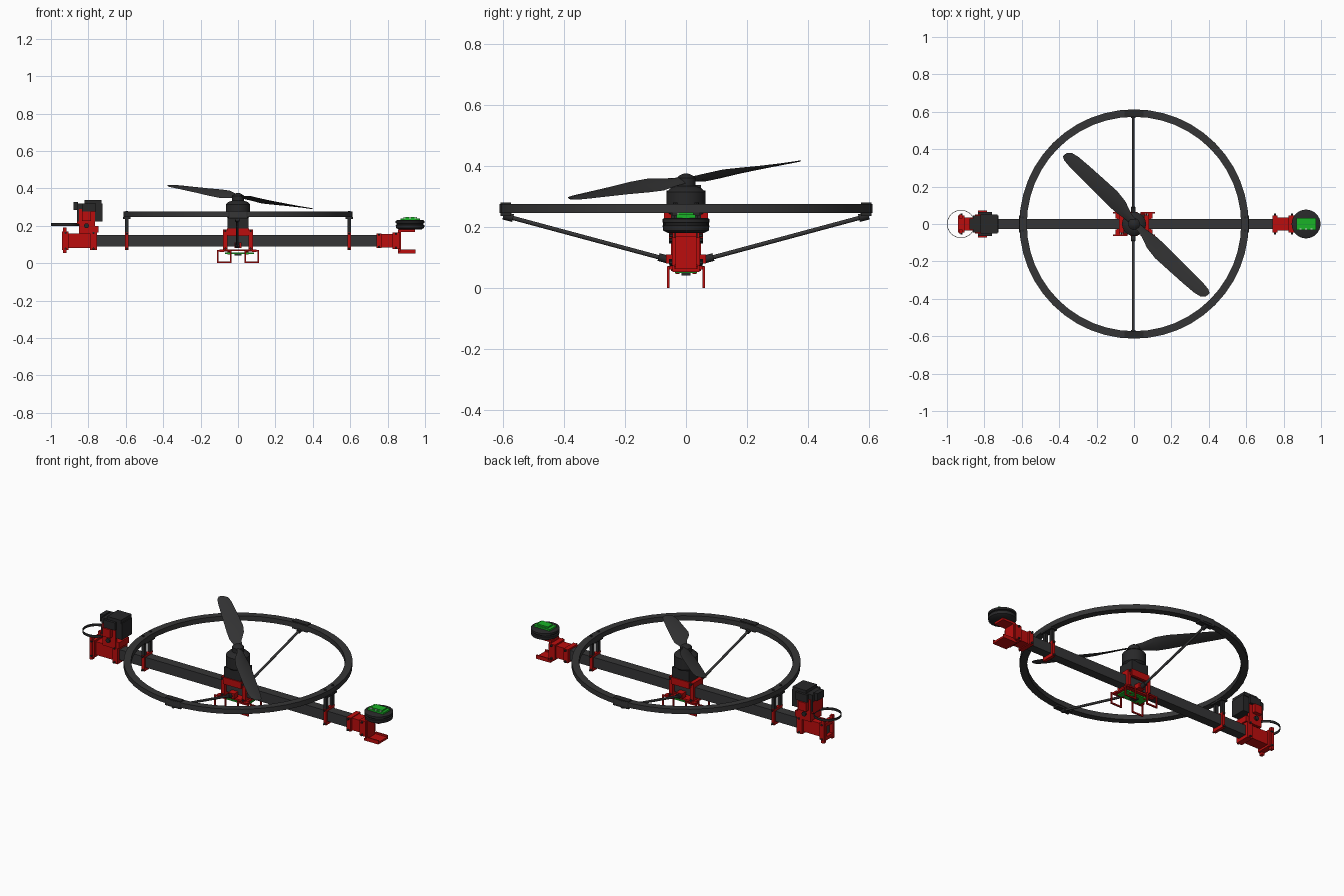
import bpy, bmesh, math
from mathutils import Vector

if "Cube" in bpy.data.objects:
    bpy.data.objects.remove(bpy.data.objects["Cube"])


def material(name, rgb):
    m = bpy.data.materials.new(name)
    m.use_nodes = True
    m.diffuse_color = (*rgb, 1)
    m.node_tree.nodes["Principled BSDF"].inputs["Base Color"].default_value = (*rgb, 1)
    return m


CARBON = material("carbon grey", (0.036, 0.036, 0.037))
BLACK = material("black plastic", (0.021, 0.021, 0.022))
RED = material("red plastic", (0.5, 0.004, 0.004))
GREEN = material("board green", (0.01, 0.45, 0.02))
WHITE = material("white ceramic", (0.75, 0.78, 0.75))


def finish(name, bm, mat, smooth=False):
    bmesh.ops.recalc_face_normals(bm, faces=bm.faces)
    me = bpy.data.meshes.new(name)
    bm.to_mesh(me)
    bm.free()
    me.materials.append(mat)
    ob = bpy.data.objects.new(name, me)
    bpy.context.collection.objects.link(ob)
    if smooth:
        bpy.ops.object.select_all(action="DESELECT")
        ob.select_set(True)
        bpy.context.view_layer.objects.active = ob
        bpy.ops.object.shade_smooth_by_angle(angle=math.radians(35))
    return ob


def box(name, mat, x, y, z):
    """Box between (min, max) pairs on each axis."""
    bm = bmesh.new()
    bmesh.ops.create_cube(bm, size=1)
    for v in bm.verts:
        v.co = [r[0] + (c + 0.5) * (r[1] - r[0]) for c, r in zip(v.co, (x, y, z))]
    return finish(name, bm, mat)


def lathe(name, mat, profile, centre=(0, 0), n=32, closed=False):
    """Spin (radius, height) points around a vertical axis."""
    bm = bmesh.new()
    rings = []
    for r, z in profile:
        rings.append([bm.verts.new((centre[0] + r * math.cos(math.tau * i / n),
                                    centre[1] + r * math.sin(math.tau * i / n), z))
                      for i in range(n)])
    pairs = list(zip(rings, rings[1:]))
    if closed:
        pairs.append((rings[-1], rings[0]))
    else:
        bm.faces.new(rings[0])
        bm.faces.new(rings[-1])
    for a, b in pairs:
        for i in range(n):
            j = (i + 1) % n
            bm.faces.new((a[i], a[j], b[j], b[i]))
    return finish(name, bm, mat, True)


def rod(name, mat, a, b, r, n=12):
    a, b = Vector(a), Vector(b)
    bm = bmesh.new()
    bmesh.ops.create_cone(bm, cap_ends=True, segments=n, radius1=r, radius2=r,
                          depth=(b - a).length)
    turn = (b - a).to_track_quat("Z", "Y").to_matrix()
    for v in bm.verts:
        v.co = turn @ v.co + (a + b) / 2
    return finish(name, bm, mat, True)


def clamp(name, x0, x1, z0=0.075, z1=0.165, w=0.04):
    """Four-sided sleeve around the beam, with bolts through its ears."""
    for s in (-1, 1):
        box(name + "_cheek", RED, (x0, x1), sorted((s * 0.027, s * w)), (z0, z1))
        for z in (z0 + 0.008, z1 - 0.008):
            xm = (x0 + x1) / 2
            rod(name + "_bolt", BLACK, (xm, s * w, z), (xm, s * (w + 0.01), z), 0.006, 6)
    box(name + "_top", RED, (x0, x1), (-w, w), (0.15, z1))
    box(name + "_bottom", RED, (x0, x1), (-w, w), (z0, 0.09))


# Main beam and guard ring
box("main_beam", CARBON, (-0.92, 0.86), (-0.027, 0.027), (0.09, 0.15))
lathe("guard_ring", CARBON, [(0.573, 0.246), (0.613, 0.246), (0.613, 0.275), (0.573, 0.275)],
      n=48, closed=True)

for s in (-1, 1):
    # Ring posts on the beam
    x = s * 0.594
    clamp("post_clamp", x - 0.009, x + 0.009, 0.07, 0.165, 0.038)
    for y in (-0.027, 0.027):
        box("ring_post", BLACK, (x - 0.009, x + 0.009), (y - 0.01, y + 0.01), (0.16, 0.25))
    box("post_head", BLACK, (x - 0.02, x + 0.02), (-0.045, 0.045), (0.235, 0.248))
    for y in (-0.035, 0.035):
        rod("ring_bolt", BLACK, (x, y, 0.27), (x, y, 0.28), 0.007, 8)
    # Side struts
    rod("side_strut", CARBON, (-0.004, s * 0.07, 0.095), (-0.004, s * 0.59, 0.235), 0.007)
    rod("strut_inner_socket", BLACK, (-0.004, s * 0.06, 0.093), (-0.004, s * 0.09, 0.101), 0.013)
    rod("strut_outer_socket", BLACK, (-0.004, s * 0.568, 0.229), (-0.004, s * 0.6, 0.237), 0.013)
    box("strut_ring_bracket", BLACK, (-0.05, 0.05), sorted((s * 0.575, s * 0.61)), (0.235, 0.28))
    box("strut_hub", RED, (-0.02, 0.02), sorted((s * 0.027, s * 0.065)), (0.08, 0.11))

# Centre mount, motor and hub
for s in (-1, 1):
    clamp("motor_clamp", s * 0.068 - 0.011, s * 0.068 + 0.011, 0.07, 0.18, 0.045)
    box("mount_side_plate", RED, (-0.06, 0.06), sorted((s * 0.04, s * 0.056)), (0.145, 0.185))
box("motor_mount_base", RED, (-0.065, 0.065), (-0.05, 0.05), (0.15, 0.175))
box("motor_tower", BLACK, (-0.055, 0.055), (-0.05, 0.05), (0.15, 0.245))
lathe("motor", BLACK, [(0.052, 0.24), (0.064, 0.25), (0.064, 0.315), (0.05, 0.328), (0.03, 0.335)])
lathe("propeller_hub", BLACK, [(0.032, 0.33), (0.032, 0.36), (0.02, 0.37), (0.008, 0.375)], n=20)


# Twisted propeller blades on a tilted disc: (distance, chord, pitch, sweep)
def blade(name, side):
    along = Vector((-0.69, 0.71, 0.115)) * side
    across = Vector((0.71, 0.69, 0)) * side
    hub = Vector((0.012, -0.004, 0.354))
    stations = [(0.0, 0.035, 30, 0), (0.06, 0.05, 30, 0), (0.13, 0.088, 26, 0.006),
                (0.2, 0.096, 21, 0.008), (0.3, 0.088, 16, 0.004), (0.4, 0.08, 12, 0),
                (0.48, 0.072, 9, -0.004), (0.52, 0.058, 8, -0.008), (0.54, 0.026, 8, -0.014)]
    bm = bmesh.new()
    rings = []
    for d, chord, pitch, sweep in stations:
        p = math.radians(pitch)
        c = across * math.cos(p) + Vector((0, 0, math.sin(p)))
        up = along.cross(c).normalized() * side
        mid = hub + along * d + across * sweep
        thick = 0.009 * (1 - d)
        rings.append([bm.verts.new(mid + c * chord * u + up * thick * t)
                      for u, t in ((-0.5, 0), (-0.2, 0.5), (0.25, 0.6),
                                   (0.5, 0), (0.25, -0.4), (-0.2, -0.4))])
    for a, b in zip(rings, rings[1:]):
        for i in range(6):
            j = (i + 1) % 6
            bm.faces.new((a[i], a[j], b[j], b[i]))
    bm.faces.new(rings[0])
    bm.faces.new(rings[-1])
    finish(name, bm, CARBON, True)


blade("rear_blade", 1)
blade("front_blade", -1)

# Landing frames and the board under the beam
box("landing_plate", RED, (-0.09, 0.09), (-0.045, 0.045), (0.064, 0.074))
box("control_board", GREEN, (-0.07, 0.085), (-0.036, 0.036), (0.048, 0.056))
box("board_chip", BLACK, (-0.02, 0.02), (-0.015, 0.015), (0.04, 0.048))
for sx in (-1, 1):
    for sy in (-1, 1):
        y = sorted((sy * 0.055, sy * 0.063))
        for x in (0.04, 0.108):
            box("leg_upright", RED, sorted((sx * (x - 0.004), sx * (x + 0.004))), y, (0, 0.07))
        for z in (0.0, 0.062):
            box("leg_rail", RED, sorted((sx * 0.036, sx * 0.112)), y, (z, z + 0.008))
        box("leg_arm", RED, sorted((sx * 0.075, sx * 0.1)), sorted((sy * 0.03, sy * 0.06)),
            (0.06, 0.072))
        rod("board_post", RED, (sx * 0.05, sy * 0.028, 0.046), (sx * 0.05, sy * 0.028, 0.066), 0.006, 8)

# Sensor disc on the left end
clamp("sensor_clamp_inner", 0.74, 0.768, 0.08, 0.16, 0.046)
clamp("sensor_clamp_outer", 0.825, 0.865, 0.075, 0.165, 0.046)
box("sensor_clamp_body", RED, (0.765, 0.83), (-0.034, 0.034), (0.085, 0.156))
box("sensor_riser", RED, (0.855, 0.872), (-0.035, 0.035), (0.055, 0.18))
box("sensor_shelf", RED, (0.855, 0.945), (-0.035, 0.035), (0.168, 0.18))
box("lower_shelf", RED, (0.855, 0.948), (-0.045, 0.045), (0.052, 0.064))
for s in (-1, 1):
    box("lower_shelf_lip", RED, (0.87, 0.948), sorted((s * 0.038, s * 0.045)), (0.06, 0.074))
lathe("sensor_disc", BLACK, [(0.06, 0.18), (0.075, 0.188), (0.077, 0.205), (0.07, 0.207),
                             (0.07, 0.212), (0.077, 0.214), (0.077, 0.226), (0.07, 0.23)],
      (0.92, 0))
box("sensor_board", GREEN, (0.868, 0.972), (-0.032, 0.032), (0.229, 0.24))
box("sensor_antenna", GREEN, (0.885, 0.958), (-0.024, 0.024), (0.238, 0.248))
for x in (0.89, 0.92, 0.95):
    box("sensor_chip", WHITE, (x - 0.005, x + 0.005), (-0.03, -0.025), (0.24, 0.246))

# Steering module on the right end
clamp("servo_clamp_outer", -0.94, -0.905, 0.07, 0.17, 0.045)
clamp("servo_clamp_inner", -0.79, -0.755, 0.07, 0.17, 0.045)
box("servo_clamp_body", RED, (-0.91, -0.785), (-0.034, 0.034), (0.082, 0.16))
for s in (-1, 1):
    box("end_plate", RED, (-0.936, -0.918), sorted((s * 0.03, s * 0.05)), (0.055, 0.19))
    box("bracket_cheek", RED, (-0.85, -0.765), sorted((s * 0.035, s * 0.05)), (0.16, 0.29))
    box("bracket_ear", RED, (-0.835, -0.785), sorted((s * 0.045, s * 0.072)), (0.225, 0.275))
    rod("bracket_bolt", BLACK, (-0.81, s * 0.05, 0.2), (-0.81, s * 0.06, 0.2), 0.013, 12)
    box("motor_side_block", BLACK, (-0.835, -0.76), sorted((s * 0.05, s * 0.064)), (0.275, 0.32))
box("bracket_base", RED, (-0.85, -0.745), (-0.045, 0.045), (0.165, 0.2))
box("bracket_front", RED, (-0.862, -0.845), (-0.045, 0.045), (0.21, 0.28))
box("servo_body", BLACK, (-0.86, -0.725), (-0.046, 0.046), (0.222, 0.32))
box("servo_cap", BLACK, (-0.82, -0.73), (-0.05, 0.05), (0.315, 0.338))
box("servo_nose", BLACK, (-0.88, -0.855), (-0.03, 0.03), (0.285, 0.328))

# Thin hoop beyond the steering module
lathe("tail_hoop", BLACK, [(0.0725, 0.199), (0.075, 0.199), (0.075, 0.214), (0.0725, 0.214)],
      (-0.925, 0), closed=True)
